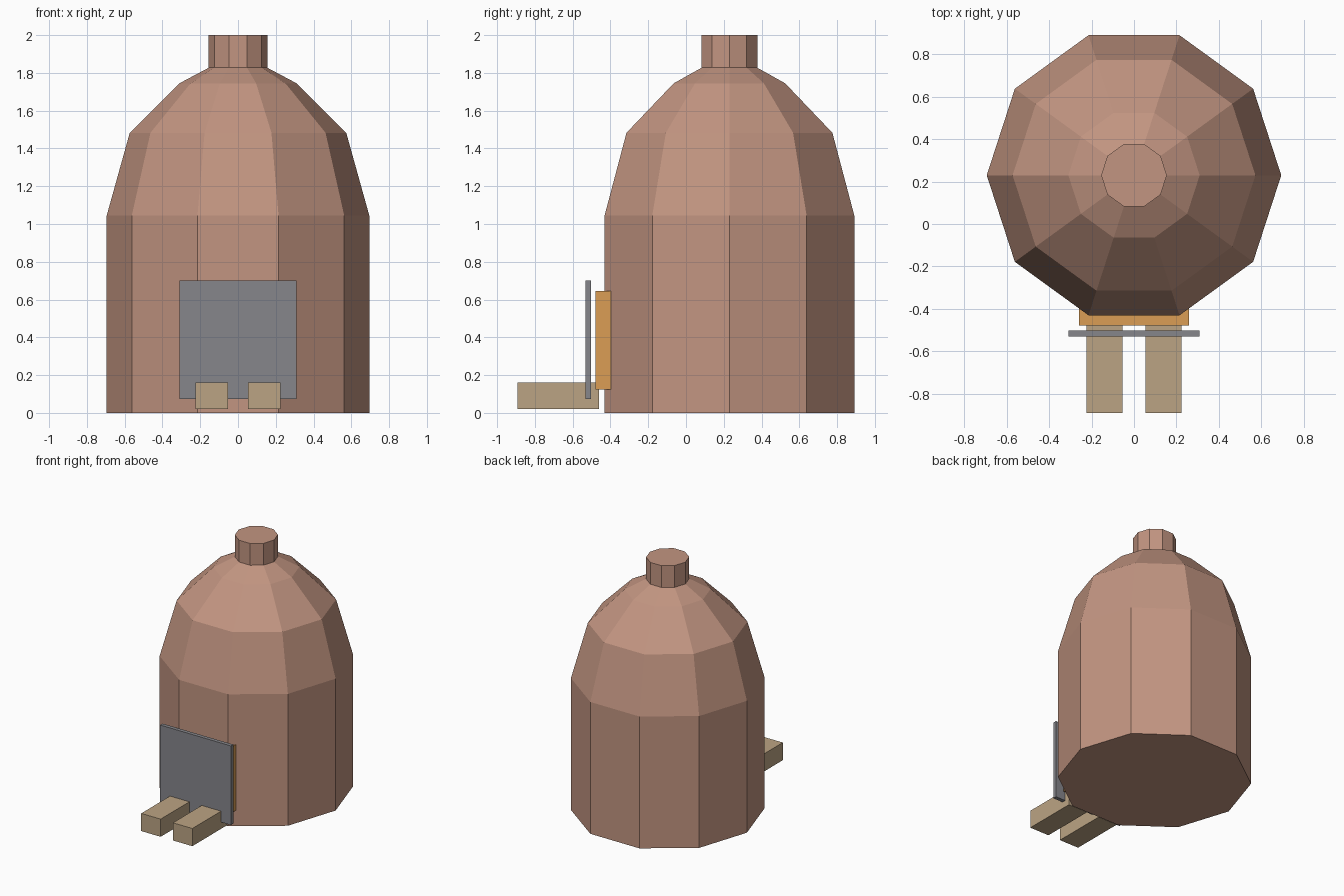
import bpy, bmesh, math

cube = bpy.data.objects.get("Cube")
if cube:
    bpy.data.objects.remove(cube, do_unlink=True)


def material(name, colour):
    mat = bpy.data.materials.new(name)
    mat.use_nodes = True
    mat.diffuse_color = (*colour, 1)
    mat.node_tree.nodes["Principled BSDF"].inputs["Base Color"].default_value = (*colour, 1)
    return mat


clay = material("clay", (0.54, 0.30, 0.22))
iron = material("iron", (0.24, 0.24, 0.26))
ember = material("ember_orange", (0.71, 0.34, 0.09))
wood = material("wood", (0.50, 0.37, 0.23))


def finish(name, bm, mat):
    bmesh.ops.recalc_face_normals(bm, faces=bm.faces)
    mesh = bpy.data.meshes.new(name)
    bm.to_mesh(mesh)
    bm.free()
    mesh.materials.append(mat)
    obj = bpy.data.objects.new(name, mesh)
    bpy.context.collection.objects.link(obj)
    return obj


def box(name, low, high, mat):
    bm = bmesh.new()
    bmesh.ops.create_cube(bm, size=1)
    for v in bm.verts:
        v.co = [a + (b - a) * (c + 0.5) for a, b, c in zip(low, high, v.co)]
    return finish(name, bm, mat)


def turned(name, profile, mat, sides=10, centre_y=0.23):
    """Stack flat-sided rings of (radius, height) and cap both ends."""
    bm = bmesh.new()
    rings = []
    for r, z in profile:
        angles = [math.tau * i / sides for i in range(sides)]
        rings.append([bm.verts.new((r * math.cos(a), centre_y + r * math.sin(a), z)) for a in angles])
    for lower, upper in zip(rings, rings[1:]):
        for i in range(sides):
            j = (i + 1) % sides
            bm.faces.new((lower[i], lower[j], upper[j], upper[i]))
    bm.faces.new(rings[0])
    bm.faces.new(rings[-1])
    return finish(name, bm, mat)


# Kiln body with faceted dome, and chimney
turned("kiln_body", [(0.695, 0), (0.695, 1.045), (0.573, 1.483), (0.31, 1.745), (0.15, 1.83)], clay)
turned("chimney", [(0.155, 1.825), (0.155, 2.0)], clay)

# Glowing mouth and the iron door in front of it
box("fire_mouth", (-0.26, -0.48, 0.125), (0.26, -0.37, 0.645), ember)
box("iron_door", (-0.31, -0.532, 0.073), (0.31, -0.502, 0.70), iron)

# Pair of wooden beams on the ground in front
for side, x in (("right", -0.139), ("left", 0.139)):
    box(side + "_beam", (x - 0.085, -0.892, 0.02), (x + 0.085, -0.46, 0.16), wood)
